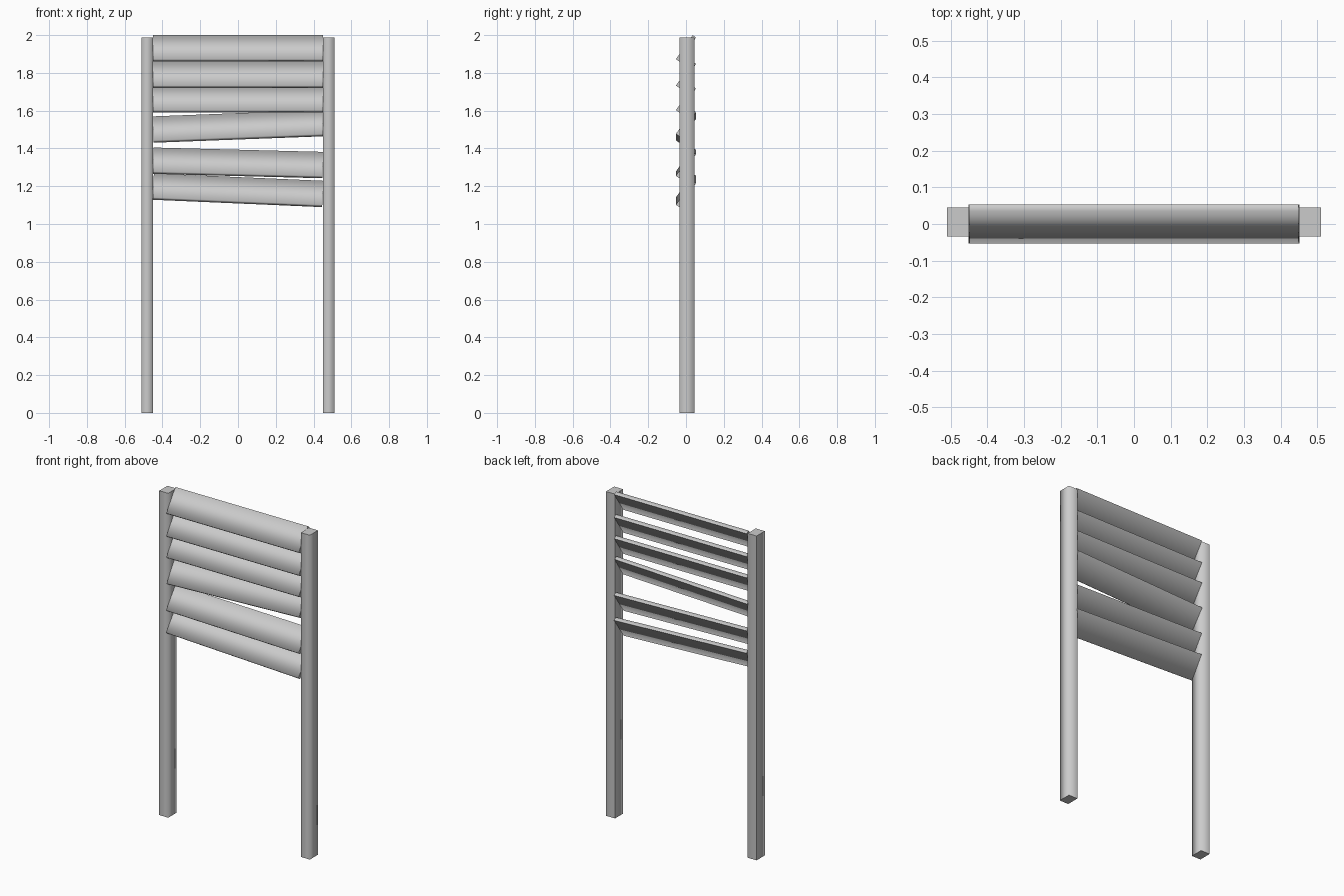
import bpy
from math import radians, atan2

cube = bpy.data.objects.get("Cube")
if cube:
    bpy.data.objects.remove(cube, do_unlink=True)

GREY = (0.6, 0.6, 0.6, 1.0)
mat = bpy.data.materials.new("plain grey")
mat.use_nodes = True
mat.diffuse_color = GREY
mat.node_tree.nodes["Principled BSDF"].inputs["Base Color"].default_value = GREY


def beam(name, size, location, axis, seam, rotation=(0, 0, 0)):
    """Box with softly shaded long sides, crisp ends and one crisp long edge."""
    bpy.ops.mesh.primitive_cube_add(size=1)
    ob = bpy.context.object
    ob.name = ob.data.name = name
    ob.data.materials.append(mat)
    me = ob.data
    me.polygons.foreach_set("use_smooth", [True] * len(me.polygons))
    others = [i for i in range(3) if i != axis]
    for edge in me.edges:
        a, b = (me.vertices[i].co for i in edge.vertices)
        is_end = a[axis] * b[axis] > 0
        is_seam = all(v[i] * s > 0 for v in (a, b) for i, s in zip(others, seam))
        edge.use_edge_sharp = is_end or is_seam
    for v in me.vertices:
        v.co = [c * s for c, s in zip(v.co, size)]
    ob.location = location
    ob.rotation_euler = rotation
    return ob


# Upright posts
POST_H = 1.987
for side, x in (("right", -0.48), ("left", 0.48)):
    beam(side + "_post", (0.061, 0.079, POST_H), (x, 0.006, POST_H / 2), 2, (-1, 1))

# Tilted slats: height of the lower edge at the -x end and at the +x end
SPAN, RISE = 0.898, 0.14
slats = [(1.86, 1.86), (1.72, 1.72), (1.59, 1.59),
         (1.43, 1.464), (1.265, 1.242), (1.128, 1.089)]
for n, (z0, z1) in enumerate(slats, 1):
    beam(f"slat_{n}", (SPAN, 0.155, 0.022), (0, 0, (z0 + z1 + RISE) / 2), 0, (1, -1),
         (radians(55), -atan2(z1 - z0, SPAN), 0))
